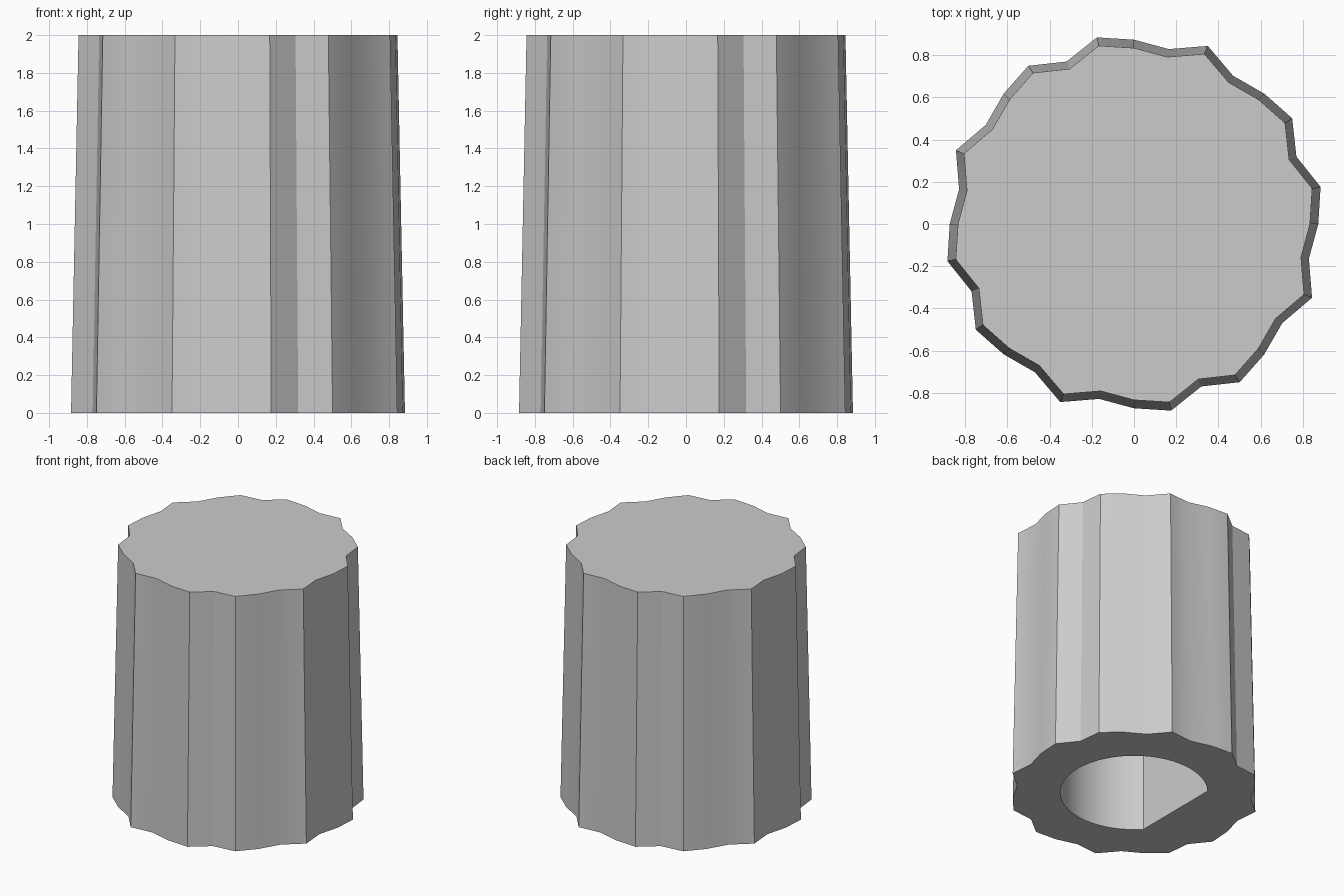
import bpy
import bmesh
from math import sin, cos, pi, radians, acos

if "Cube" in bpy.data.objects:
    bpy.data.objects.remove(bpy.data.objects["Cube"], do_unlink=True)

HEIGHT = 2.0
TOP_SCALE = 0.955
BORE_RADIUS, BORE_FLAT, BORE_DEPTH = 0.53, 0.39, 1.6

# Single grey plastic
grey = bpy.data.materials.new("grey plastic")
grey.use_nodes = True
colour = (0.6, 0.6, 0.6, 1)
grey.diffuse_color = colour
grey.node_tree.nodes["Principled BSDF"].inputs["Base Color"].default_value = colour


def grip_profile(scale, sides=32, lobes=12):
    """Wavy grip outline, coarsely sampled."""
    points = []
    for i in range(sides):
        a = 2 * pi * i / sides
        r = scale * (0.873 + 0.04 * sin(lobes * a))
        points.append((r * cos(a), r * sin(a)))
    return points


def bore_profile(steps=40):
    """D-shaped shaft hole with its flat on the -x side."""
    limit = pi - acos(BORE_FLAT / BORE_RADIUS)
    angles = [-limit + 2 * limit * i / steps for i in range(steps + 1)]
    return [(BORE_RADIUS * cos(a), BORE_RADIUS * sin(a)) for a in angles]


def add_ring(bm, points, z):
    return [bm.verts.new((x, y, z)) for x, y in points]


def add_wall(bm, low, high):
    for i in range(len(low)):
        j = (i + 1) % len(low)
        bm.faces.new((low[i], low[j], high[j], high[i]))


bm = bmesh.new()

# Tapered grip and closed top
outer_low = add_ring(bm, grip_profile(1), 0)
outer_high = add_ring(bm, grip_profile(TOP_SCALE), HEIGHT)
add_wall(bm, outer_low, outer_high)
bm.faces.new(outer_high)

# Blind shaft hole
bore_low = add_ring(bm, bore_profile(), 0)
bore_high = add_ring(bm, bore_profile(), BORE_DEPTH)
add_wall(bm, bore_low, bore_high)
bm.faces.new(bore_high)

# Underside between grip and hole
rim = [e for e in bm.edges if e.is_boundary]
bmesh.ops.triangle_fill(bm, use_beauty=True, edges=rim, normal=(0, 0, -1))
bmesh.ops.recalc_face_normals(bm, faces=bm.faces)

mesh = bpy.data.meshes.new("knob_body")
bm.to_mesh(mesh)
bm.free()
mesh.materials.append(grey)
knob = bpy.data.objects.new("knob_body", mesh)
bpy.context.collection.objects.link(knob)

bpy.ops.object.select_all(action='DESELECT')
knob.select_set(True)
bpy.context.view_layer.objects.active = knob
bpy.ops.object.shade_smooth_by_angle(angle=radians(30))
